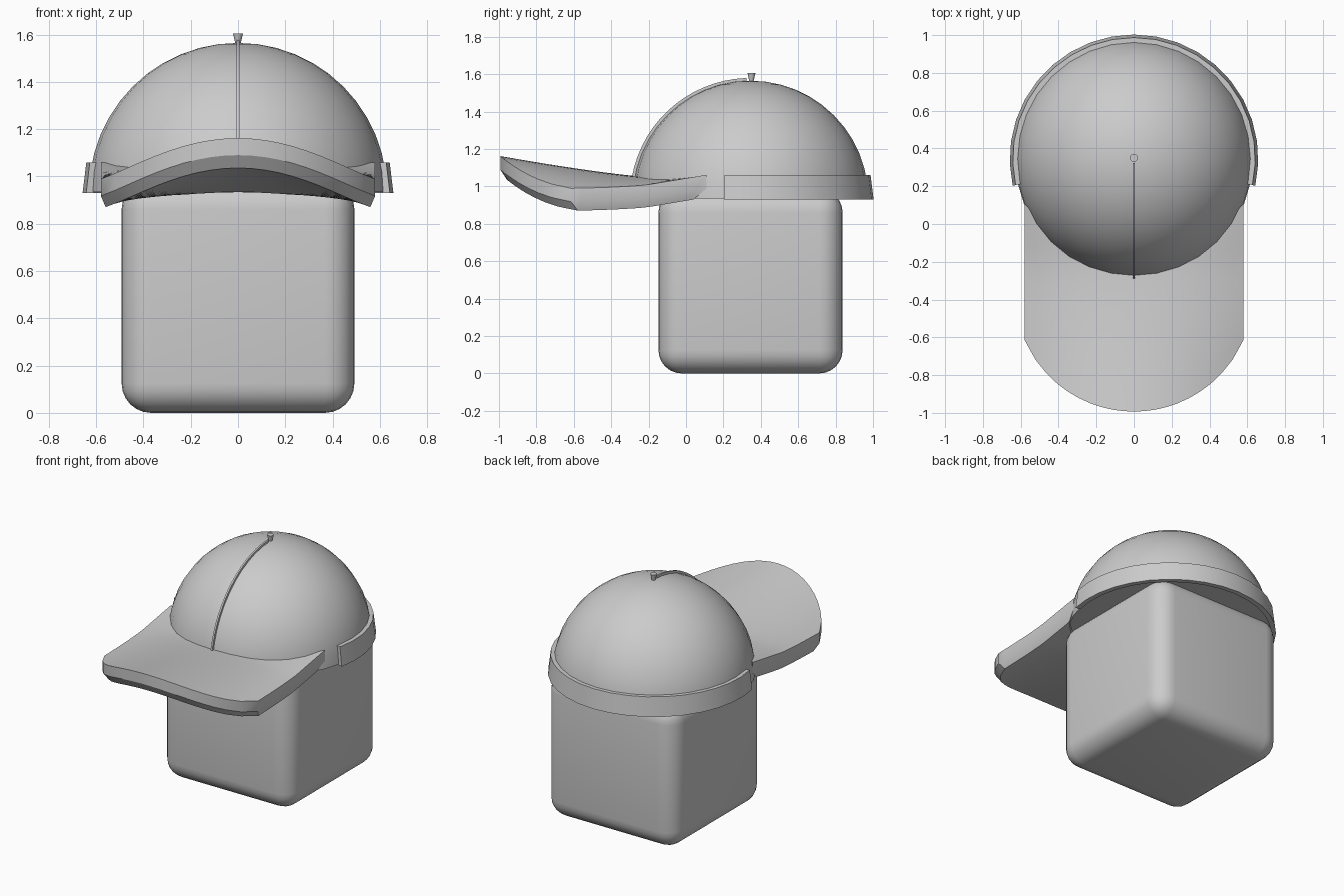
import bpy, bmesh, math
from mathutils import Matrix

if "Cube" in bpy.data.objects:
    bpy.data.objects.remove(bpy.data.objects["Cube"], do_unlink=True)

grey = bpy.data.materials.new("light grey")
grey.use_nodes = True
grey.diffuse_color = (0.6, 0.6, 0.6, 1)
grey.node_tree.nodes["Principled BSDF"].inputs["Base Color"].default_value = (0.6, 0.6, 0.6, 1)

CY = 0.345          # centre of head and crown
BASE = 0.935        # height of the crown's lower edge
R = 0.63            # crown radius


def finish(bm, name, angle=35):
    bmesh.ops.recalc_face_normals(bm, faces=bm.faces)
    mesh = bpy.data.meshes.new(name)
    bm.to_mesh(mesh)
    bm.free()
    obj = bpy.data.objects.new(name, mesh)
    bpy.context.collection.objects.link(obj)
    mesh.materials.append(grey)
    bpy.ops.object.select_all(action='DESELECT')
    obj.select_set(True)
    bpy.context.view_layer.objects.active = obj
    bpy.ops.object.shade_smooth_by_angle(angle=math.radians(angle))
    return obj


def sweep(name, sections, angle=35):
    """Join a row of closed cross-sections and cap both ends."""
    bm = bmesh.new()
    rows = [[bm.verts.new(p) for p in s] for s in sections]
    n = len(rows[0])
    for a, b in zip(rows, rows[1:]):
        for i in range(n):
            j = (i + 1) % n
            bm.faces.new((a[i], a[j], b[j], b[i]))
    bm.faces.new(rows[0])
    bm.faces.new(rows[-1][::-1])
    return finish(bm, name, angle)


# Head: rounded block
bm = bmesh.new()
bmesh.ops.create_cube(bm, size=0.985, matrix=Matrix.Translation((0, CY, 0.4925)))
bmesh.ops.bevel(bm, geom=bm.edges[:], offset=0.125, segments=6, profile=0.5, affect='EDGES')
finish(bm, "head", 60)

# Crown: half sphere
bm = bmesh.new()
bmesh.ops.create_uvsphere(bm, u_segments=32, v_segments=24, radius=R,
                          matrix=Matrix.Translation((0, CY, BASE)))
cut = bmesh.ops.bisect_plane(bm, geom=bm.verts[:] + bm.edges[:] + bm.faces[:],
                             plane_co=(0, 0, BASE), plane_no=(0, 0, 1), clear_inner=True)
bmesh.ops.holes_fill(bm, edges=[e for e in bm.edges if e.is_boundary])
finish(bm, "crown")

# Back strap: flared band round the rear half
sections = []
for i in range(21):
    t = math.radians(-12.5 + 205 * i / 20)
    profile = [(0.625, 0.93), (0.658, 0.93), (0.642, 1.06), (0.61, 1.06)]
    sections.append([(r * math.cos(t), CY + r * math.sin(t), z) for r, z in profile])
sweep("back_strap", sections)

# Front seam: thin raised strip from brim to button
sections = []
for i in range(17):
    t = math.radians(5 + 83 * i / 16)
    sections.append([(x, CY - r * math.cos(t), BASE + r * math.sin(t))
                     for x, r in ((-0.006, 0.615), (0.006, 0.615), (0.006, 0.645), (-0.006, 0.645))])
sweep("front_seam", sections)

# Button: small flared peg
bm = bmesh.new()
bmesh.ops.create_cone(bm, segments=12, radius1=0.01, radius2=0.021, depth=0.05, cap_ends=True,
                      matrix=Matrix.Translation((0, CY + 0.005, 1.58)))
finish(bm, "button")

# Brim: arched sheet with a chamfered lower rim
W, COLS, ROWS = 0.58, 20, 14


def brim_point(u, v, inset, drop):
    """u runs across from -1 to 1, v from the crown (0) to the front edge (1)."""
    x = W * u
    back = -0.25 + (0.36 - 2 * inset) * u * u
    front = -0.36 - math.sqrt(0.633 ** 2 - x * x)
    y = back + (front + inset - back) * v
    rise = 1.05 + 0.2 * max(0.0, -0.2 - y) ** 1.25 * (1 if y > -0.2 else 0.75)
    z = rise - (0.02 - 0.5 * y) * x * x
    return (x * (1 - inset), y, z - drop)


bm = bmesh.new()
loops = []
for inset, drop in ((0, 0), (0, 0.072), (0.035, 0.12)):
    loops.append([[bm.verts.new(brim_point(-1 + 2 * i / COLS, j / ROWS, inset, drop))
                   for j in range(ROWS + 1)] for i in range(COLS + 1)])
top, rim, under = loops
for grid in (top, under):
    for i in range(COLS):
        for j in range(ROWS):
            bm.faces.new((grid[i][j], grid[i + 1][j], grid[i + 1][j + 1], grid[i][j + 1]))
border = [(i, 0) for i in range(COLS)] + [(COLS, j) for j in range(ROWS)]
border += [(i, ROWS) for i in range(COLS, 0, -1)] + [(0, j) for j in range(ROWS, 0, -1)]
for (a, b), (c, d) in zip(border, border[1:] + border[:1]):
    for hi, lo in ((top, rim), (rim, under)):
        bm.faces.new((hi[a][b], hi[c][d], lo[c][d], lo[a][b]))
bmesh.ops.delete(bm, geom=[v for v in bm.verts if not v.link_faces], context='VERTS')
finish(bm, "brim", 30)
